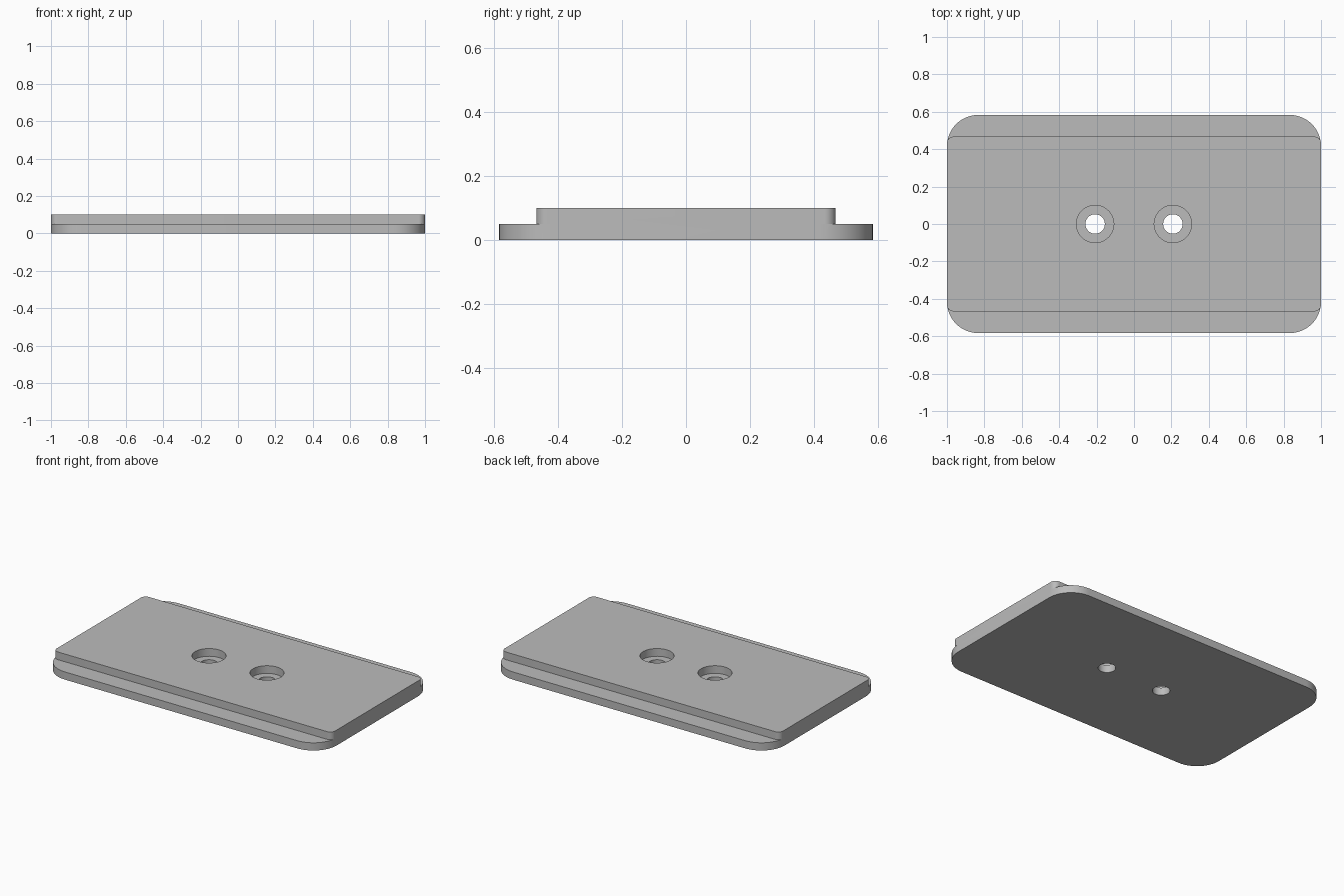
import bpy, bmesh, math

cube = bpy.data.objects.get("Cube")
if cube:
    bpy.data.objects.remove(cube, do_unlink=True)

grey = bpy.data.materials.new("light grey")
grey.use_nodes = True
colour = (0.5, 0.5, 0.5, 1)
grey.diffuse_color = colour
grey.node_tree.nodes["Principled BSDF"].inputs["Base Color"].default_value = colour


def rounded_slab(name, half_x, half_y, radius, z0, z1, steps=16):
    """Extruded rectangle with rounded corners."""
    bm = bmesh.new()
    ring = []
    for quarter, (sx, sy) in enumerate([(1, 1), (-1, 1), (-1, -1), (1, -1)]):
        for i in range(steps + 1):
            a = math.pi / 2 * (quarter + i / steps)
            ring.append(bm.verts.new((sx * (half_x - radius) + radius * math.cos(a),
                                      sy * (half_y - radius) + radius * math.sin(a), z0)))
    base = bm.faces.new(ring)
    grown = bmesh.ops.extrude_face_region(bm, geom=[base], use_keep_orig=True)
    top = [v for v in grown["geom"] if isinstance(v, bmesh.types.BMVert)]
    bmesh.ops.translate(bm, verts=top, vec=(0, 0, z1 - z0))
    bmesh.ops.recalc_face_normals(bm, faces=bm.faces)
    mesh = bpy.data.meshes.new(name)
    bm.to_mesh(mesh)
    bm.free()
    mesh.materials.append(grey)
    obj = bpy.data.objects.new(name, mesh)
    bpy.context.collection.objects.link(obj)
    return obj


def combine(target, tool, operation):
    """Apply a boolean and discard the tool."""
    tool.hide_render = True
    mod = target.modifiers.new(operation.lower(), "BOOLEAN")
    mod.operation = operation
    mod.solver = "EXACT"
    mod.object = tool
    bpy.context.view_layer.objects.active = target
    bpy.ops.object.modifier_apply(modifier=mod.name)
    bpy.data.objects.remove(tool, do_unlink=True)


def drill(target, x, radius, z0, z1):
    bpy.ops.mesh.primitive_cylinder_add(vertices=64, radius=radius, depth=z1 - z0,
                                        location=(x, 0, (z0 + z1) / 2))
    combine(target, bpy.context.object, "DIFFERENCE")


# Wide base flange with a narrower raised deck
thickness = 0.05
plate = rounded_slab("stepped_mounting_plate", 1, 0.583, 0.167, 0, thickness)
deck = rounded_slab("raised_deck", 1, 0.467, 0.035, thickness, 2 * thickness)
combine(plate, deck, "UNION")

# Two counterbored screw holes
for x in (-0.208, 0.208):
    drill(plate, x, 0.1, thickness, 0.2)
    drill(plate, x, 0.052, -0.1, 0.2)

bpy.ops.object.select_all(action="DESELECT")
plate.select_set(True)
bpy.context.view_layer.objects.active = plate
bpy.ops.object.shade_smooth_by_angle(angle=math.radians(30))
